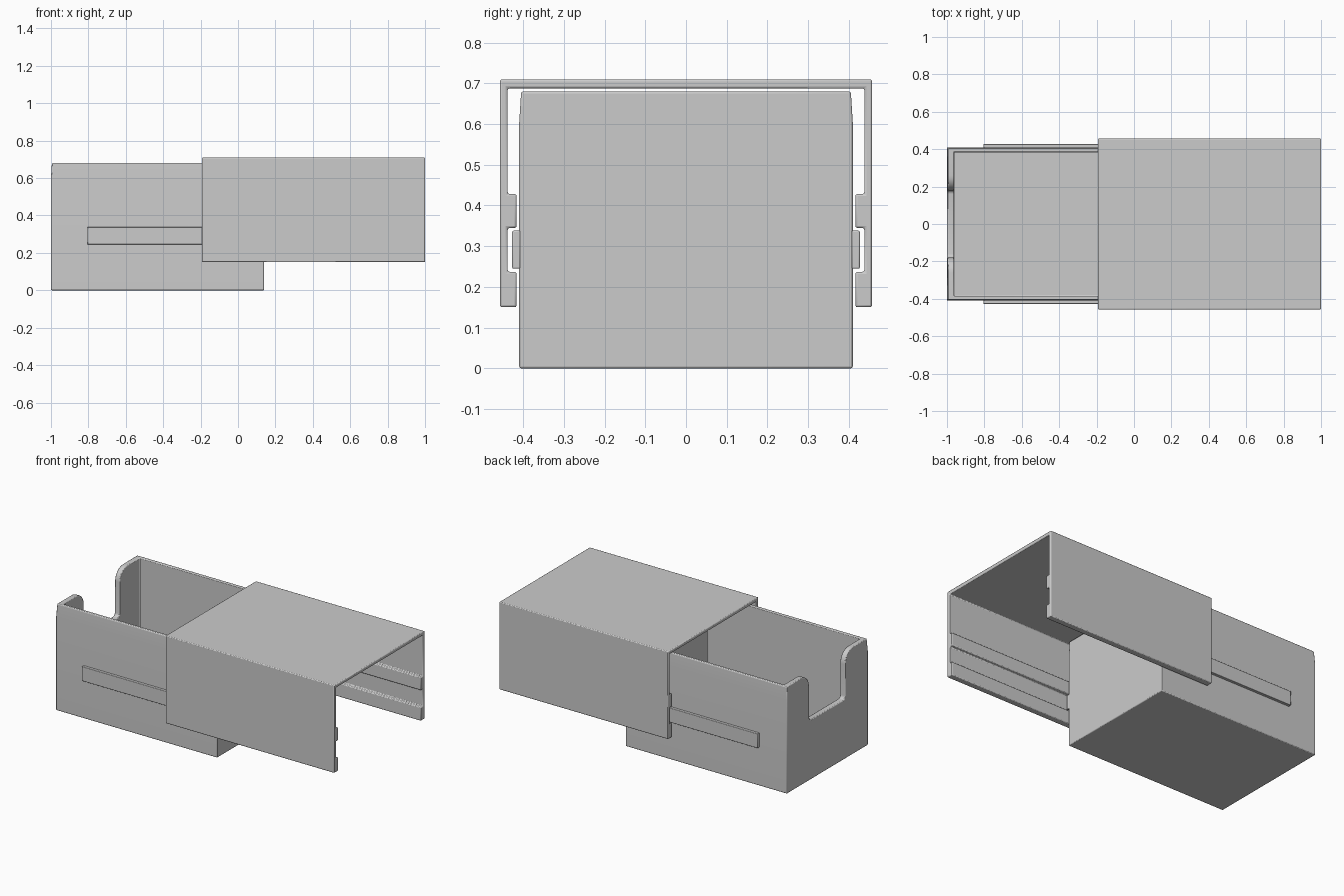
import bpy, bmesh, math

if "Cube" in bpy.data.objects:
    bpy.data.objects.remove(bpy.data.objects["Cube"])


def prism(name, profile, x0, x1):
    """Extrude a (y, z) outline along x into a solid."""
    bm = bmesh.new()
    ring0 = [bm.verts.new((x0, y, z)) for y, z in profile]
    ring1 = [bm.verts.new((x1, y, z)) for y, z in profile]
    n = len(profile)
    bm.faces.new(ring0)
    bm.faces.new(ring1[::-1])
    for i in range(n):
        j = (i + 1) % n
        bm.faces.new((ring0[i], ring1[i], ring1[j], ring0[j]))
    bmesh.ops.recalc_face_normals(bm, faces=bm.faces)
    mesh = bpy.data.meshes.new(name)
    bm.to_mesh(mesh)
    bm.free()
    obj = bpy.data.objects.new(name, mesh)
    bpy.context.collection.objects.link(obj)
    return obj


def mirrored(half):
    """Complete a half outline (y > 0) by mirroring it across y = 0."""
    return half + [(-y, z) for y, z in reversed(half)]


def arc(cy, cz, r, a0, a1, steps=8):
    return [(cy + r * math.cos(math.radians(a0 + (a1 - a0) * i / steps)),
             cz + r * math.sin(math.radians(a0 + (a1 - a0) * i / steps)))
            for i in range(steps + 1)]


def rect(y0, y1, z0, z1):
    return [(y0, z0), (y1, z0), (y1, z1), (y0, z1)]


def soften(obj, width):
    mod = obj.modifiers.new("soft_edges", 'BEVEL')
    mod.width = width
    mod.segments = 2
    mod.limit_method = 'ANGLE'
    mod.angle_limit = math.radians(40)


def cut(obj, cutter):
    mod = obj.modifiers.new("cut", 'BOOLEAN')
    mod.operation = 'DIFFERENCE'
    mod.solver = 'EXACT'
    mod.object = cutter
    cutter.hide_render = True
    bpy.context.view_layer.objects.active = obj
    bpy.ops.object.modifier_apply(modifier=mod.name)
    bpy.data.objects.remove(cutter)


# Inner tray, slightly drawn in towards the rim
tray = prism("tray", mirrored([(0.41, 0), (0.41, 0.60), (0.405, 0.68)]), -1, 0.14)
for v in tray.data.vertices:
    if v.co.x < -0.9 and v.co.z > 0.67:
        v.co.x += 0.005
cut(tray, prism("tray_cavity", rect(-0.385, 0.385, 0.03, 0.8), -0.962, 0.112))

# Finger notch in the end wall: filleted floor, rounded top corners
half_notch = (arc(0.16, 0.40, 0.02, 270, 360, 4)
              + arc(0.26, 0.60, 0.08, 180, 90) + [(0.26, 0.8)])
cut(tray, prism("notch_cutter", mirrored(half_notch), -1.1, -0.9))
soften(tray, 0.005)

# Runners on both sides of the tray
for side, label in ((1, "back"), (-1, "front")):
    runner = prism("runner_" + label,
                   rect(side * 0.407, side * 0.427, 0.245, 0.338), -0.805, 0.14)
    soften(runner, 0.003)

# Sliding cover: U-shaped section with two guide ribs inside each wall
half_cover = [(0.457, 0.71), (0.457, 0.15), (0.416, 0.15), (0.416, 0.237),
              (0.438, 0.237), (0.438, 0.345), (0.416, 0.345), (0.416, 0.428),
              (0.438, 0.428), (0.438, 0.688)]
cover = prism("cover", mirrored(half_cover), -0.193, 1)
soften(cover, 0.005)

for obj in list(bpy.context.scene.objects):
    bpy.ops.object.select_all(action='DESELECT')
    obj.select_set(True)
    bpy.context.view_layer.objects.active = obj
    bpy.ops.object.shade_smooth_by_angle(angle=math.radians(30))
